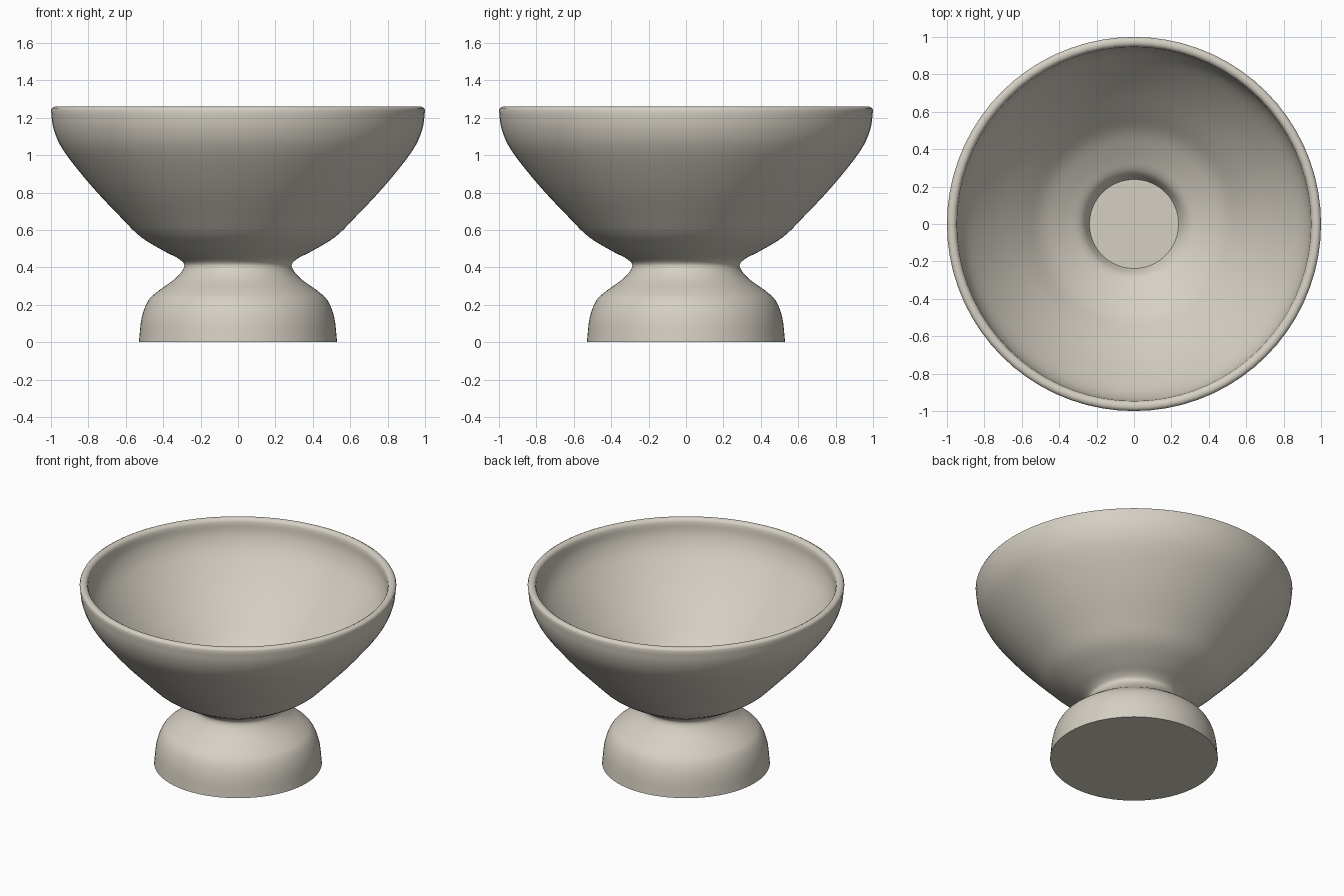
import bpy
import bmesh
import math
from mathutils import Vector

cube = bpy.data.objects.get("Cube")
if cube:
    bpy.data.objects.remove(cube, do_unlink=True)

SEGMENTS = 72


def smooth_path(points, steps=4):
    """Catmull-Rom curve through (radius, height) points."""
    pts = [Vector(p) for p in points]
    pts = [2 * pts[0] - pts[1]] + pts + [2 * pts[-1] - pts[-2]]
    path = []
    for a, b, c, d in zip(pts, pts[1:], pts[2:], pts[3:]):
        for i in range(steps):
            t = i / steps
            path.append(0.5 * (2 * b + (c - a) * t + (2 * a - 5 * b + 4 * c - d) * t ** 2
                               + (3 * b - a - 3 * c + d) * t ** 3))
    return path + [pts[-2]]


def lathe(name, profile, material):
    """Turn a profile that starts and ends on the axis around z."""
    bm = bmesh.new()
    verts = [bm.verts.new((p[0], 0, p[1])) for p in profile]
    edges = [bm.edges.new(pair) for pair in zip(verts, verts[1:])]
    bmesh.ops.spin(bm, geom=verts + edges, cent=(0, 0, 0), axis=(0, 0, 1),
                   angle=math.tau, steps=SEGMENTS, use_merge=False)
    bmesh.ops.remove_doubles(bm, verts=bm.verts, dist=0.0005)
    bmesh.ops.recalc_face_normals(bm, faces=bm.faces)
    mesh = bpy.data.meshes.new(name)
    bm.to_mesh(mesh)
    bm.free()
    obj = bpy.data.objects.new(name, mesh)
    bpy.context.collection.objects.link(obj)
    mesh.materials.append(material)
    bpy.ops.object.select_all(action='DESELECT')
    obj.select_set(True)
    bpy.context.view_layer.objects.active = obj
    bpy.ops.object.shade_smooth_by_angle(angle=math.radians(40))
    return obj


# Glazed ceramic colour
ceramic = bpy.data.materials.new("warm_ivory")
ceramic.use_nodes = True
colour = (0.67, 0.63, 0.55, 1)
ceramic.diffuse_color = colour
ceramic.node_tree.nodes["Principled BSDF"].inputs["Base Color"].default_value = colour

# Foot, neck and outer wall
outside = smooth_path([
    (0.53, 0.0), (0.515, 0.13), (0.48, 0.222), (0.425, 0.275), (0.335, 0.34),
    (0.287, 0.405), (0.315, 0.445), (0.395, 0.487), (0.52, 0.563), (0.625, 0.666),
    (0.785, 0.837), (0.93, 1.02), (0.985, 1.137), (1.0, 1.24)])

# Rounded lip
lip = [(0.995, 1.252), (0.982, 1.259), (0.965, 1.258), (0.953, 1.25)]

# Inner wall down to the flat floor in the neck
inside = smooth_path([
    (0.947, 1.235), (0.936, 1.15), (0.886, 1.045), (0.748, 0.87), (0.59, 0.702),
    (0.49, 0.605), (0.372, 0.532), (0.28, 0.48), (0.238, 0.41)])

lathe("footed_bowl", [(0, 0)] + outside + lip + inside + [(0, 0.41)], ceramic)
